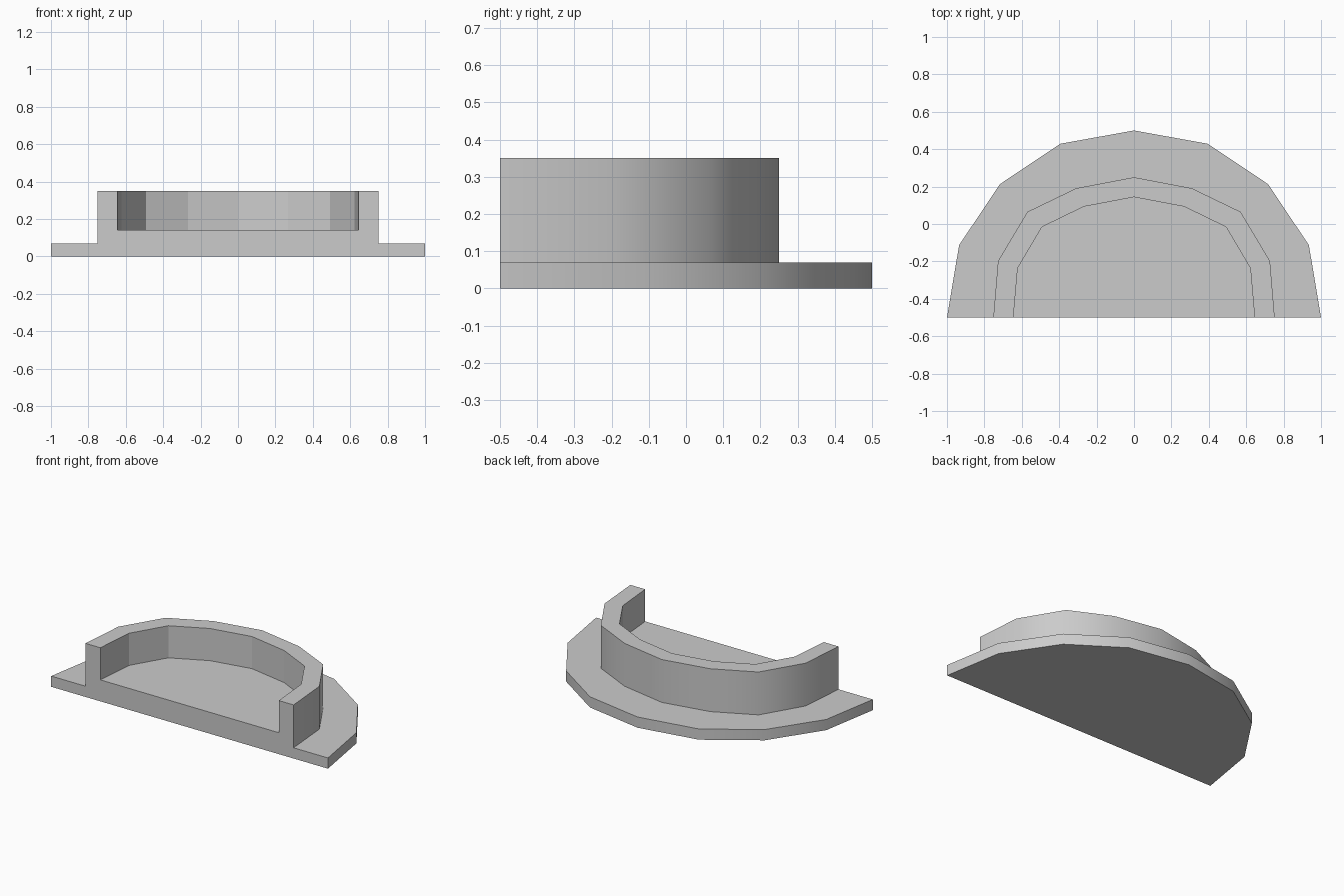
import bpy
import bmesh
from math import radians

cube = bpy.data.objects.get("Cube")
if cube:
    bpy.data.objects.remove(cube, do_unlink=True)

FRONT = -0.5
PLATE_TOP, FLOOR, WALL_TOP = 0.07, 0.14, 0.35

# Half outlines from the front corner to the middle of the back
plate = [(1, FRONT), (0.935, -0.113), (0.717, 0.213), (0.394, 0.429), (0, 0.5)]
outer = [(0.752, FRONT), (0.727, -0.198), (0.57, 0.065), (0.309, 0.191), (0, 0.25)]
inner = [(0.645, FRONT), (0.622, -0.236), (0.492, -0.016), (0.268, 0.093), (0, 0.144)]


def mirrored(half):
    return half + [(-x, y) for x, y in reversed(half[:-1])]


def build_shell(name, material):
    bm = bmesh.new()
    # Arches stacked from the underside, over the wall, down to the raised floor
    levels = [(plate, 0), (plate, PLATE_TOP), (outer, PLATE_TOP),
              (outer, WALL_TOP), (inner, WALL_TOP), (inner, FLOOR)]
    arches = [[bm.verts.new((x, y, z)) for x, y in mirrored(half)]
              for half, z in levels]

    # Strips between neighbouring arches
    for lower, upper in zip(arches, arches[1:]):
        for i in range(len(lower) - 1):
            bm.faces.new((lower[i], lower[i + 1], upper[i + 1], upper[i]))

    # Underside, floor and the flat front
    bm.faces.new(list(reversed(arches[0])))
    bm.faces.new(arches[-1])
    bm.faces.new([a[0] for a in arches] + [a[-1] for a in reversed(arches)])
    bmesh.ops.recalc_face_normals(bm, faces=bm.faces)

    mesh = bpy.data.meshes.new(name)
    bm.to_mesh(mesh)
    bm.free()
    mesh.materials.append(material)
    obj = bpy.data.objects.new(name, mesh)
    bpy.context.collection.objects.link(obj)
    return obj


grey = bpy.data.materials.new("light grey")
grey.use_nodes = True
colour = (0.6, 0.6, 0.6, 1)
grey.diffuse_color = colour
grey.node_tree.nodes["Principled BSDF"].inputs["Base Color"].default_value = colour

shell = build_shell("half_round_walled_base", grey)

# Smooth curved outside, faceted inside
bpy.ops.object.select_all(action="DESELECT")
shell.select_set(True)
bpy.context.view_layer.objects.active = shell
bpy.ops.object.shade_smooth_by_angle(angle=radians(40))
for face in shell.data.polygons:
    if face.center.z > FLOOR and face.normal.y < -0.05:
        face.use_smooth = False
